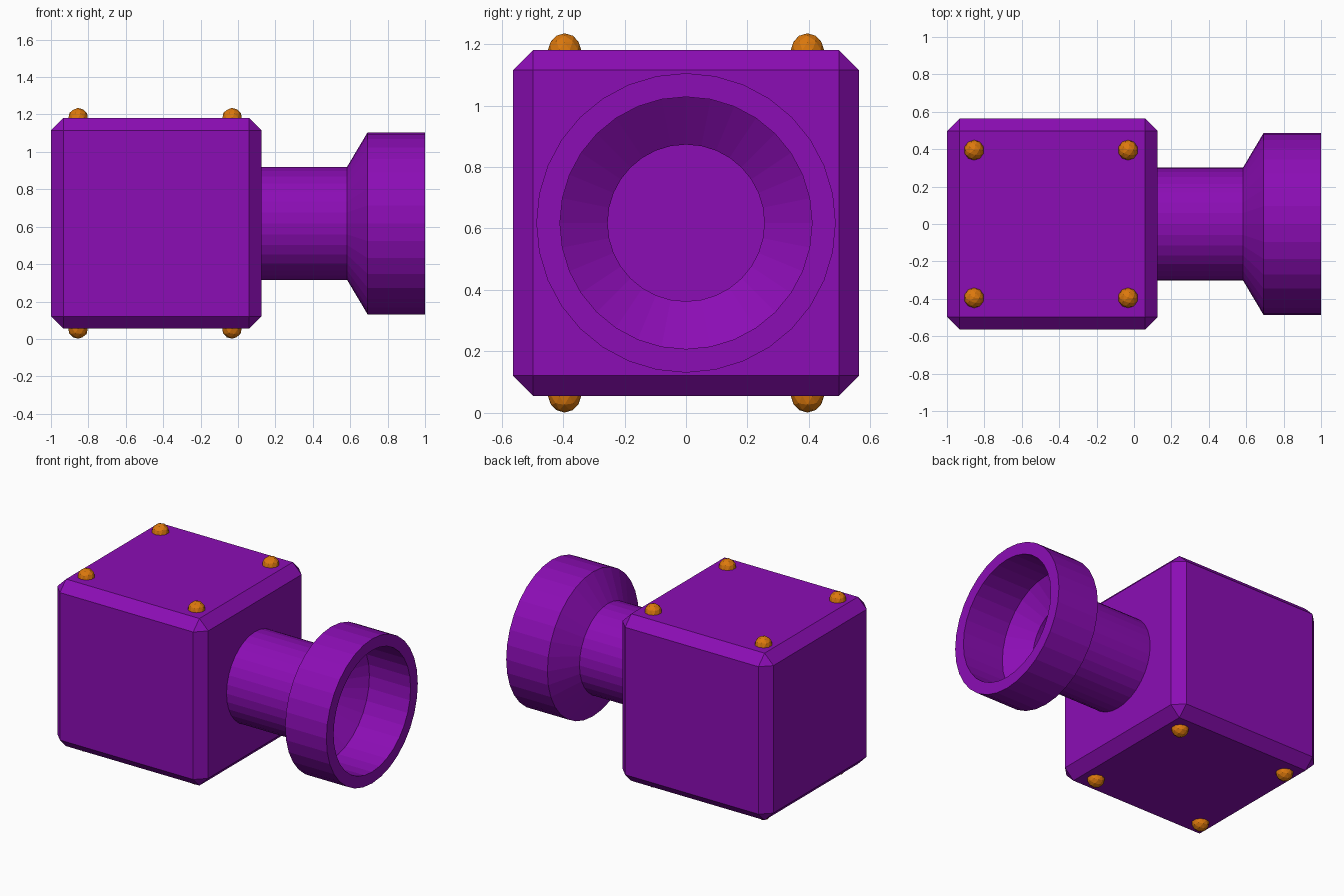
import bpy, bmesh
from math import cos, sin, tau

if "Cube" in bpy.data.objects:
    bpy.data.objects.remove(bpy.data.objects["Cube"])

CZ = 0.618          # height of the central axis
HALF = 0.563        # half size of the box
BX = -1 + HALF      # box centre in x


def material(name, rgb):
    m = bpy.data.materials.new(name)
    m.diffuse_color = (*rgb, 1)
    m.use_nodes = True
    m.node_tree.nodes["Principled BSDF"].inputs["Base Color"].default_value = m.diffuse_color
    return m


def add_object(name, bm, mat):
    bmesh.ops.recalc_face_normals(bm, faces=bm.faces)
    me = bpy.data.meshes.new(name)
    bm.to_mesh(me)
    bm.free()
    me.materials.append(mat)
    ob = bpy.data.objects.new(name, me)
    bpy.context.collection.objects.link(ob)
    return ob


purple = material("purple", (0.26, 0.004, 0.46))
orange = material("orange", (0.72, 0.19, 0.004))

# chamfered box body
bm = bmesh.new()
bmesh.ops.create_cube(bm, size=2 * HALF)
bmesh.ops.bevel(bm, geom=bm.edges[:], offset=0.066, segments=1, affect='EDGES')
body = add_object("box_body", bm, purple)
body.location = (BX, 0, CZ)

# hollow flared barrel: closed (x, radius) profile spun around the x axis
profile = [(0.12, 0.302), (0.583, 0.302), (0.693, 0.487), (1.0, 0.487),
           (1.0, 0.41), (0.693, 0.41), (0.583, 0.255), (0.12, 0.255)]
SIDES = 32
bm = bmesh.new()
rings = [[bm.verts.new((x, r * cos(tau * i / SIDES), r * sin(tau * i / SIDES)))
          for i in range(SIDES)] for x, r in profile]
for a, b in zip(rings, rings[1:]):
    for i in range(SIDES):
        j = (i + 1) % SIDES
        bm.faces.new((a[i], a[j], b[j], b[i]))
# end ring hidden inside the box
for i in range(SIDES):
    j = (i + 1) % SIDES
    bm.faces.new((rings[-1][i], rings[-1][j], rings[0][j], rings[0][i]))
barrel = add_object("flared_barrel", bm, purple)
barrel.location = (0, 0, CZ)

# round studs near the corners of the top and bottom faces
for level, z in (("bottom", CZ - HALF), ("top", CZ + HALF)):
    for end, x in (("back", -0.855), ("front", -0.032)):
        for side, y in (("right", -0.395), ("left", 0.395)):
            bm = bmesh.new()
            bmesh.ops.create_icosphere(bm, subdivisions=2, radius=0.054)
            stud = add_object(f"{level}_{end}_{side}_stud", bm, orange)
            stud.location = (x, y, z)
